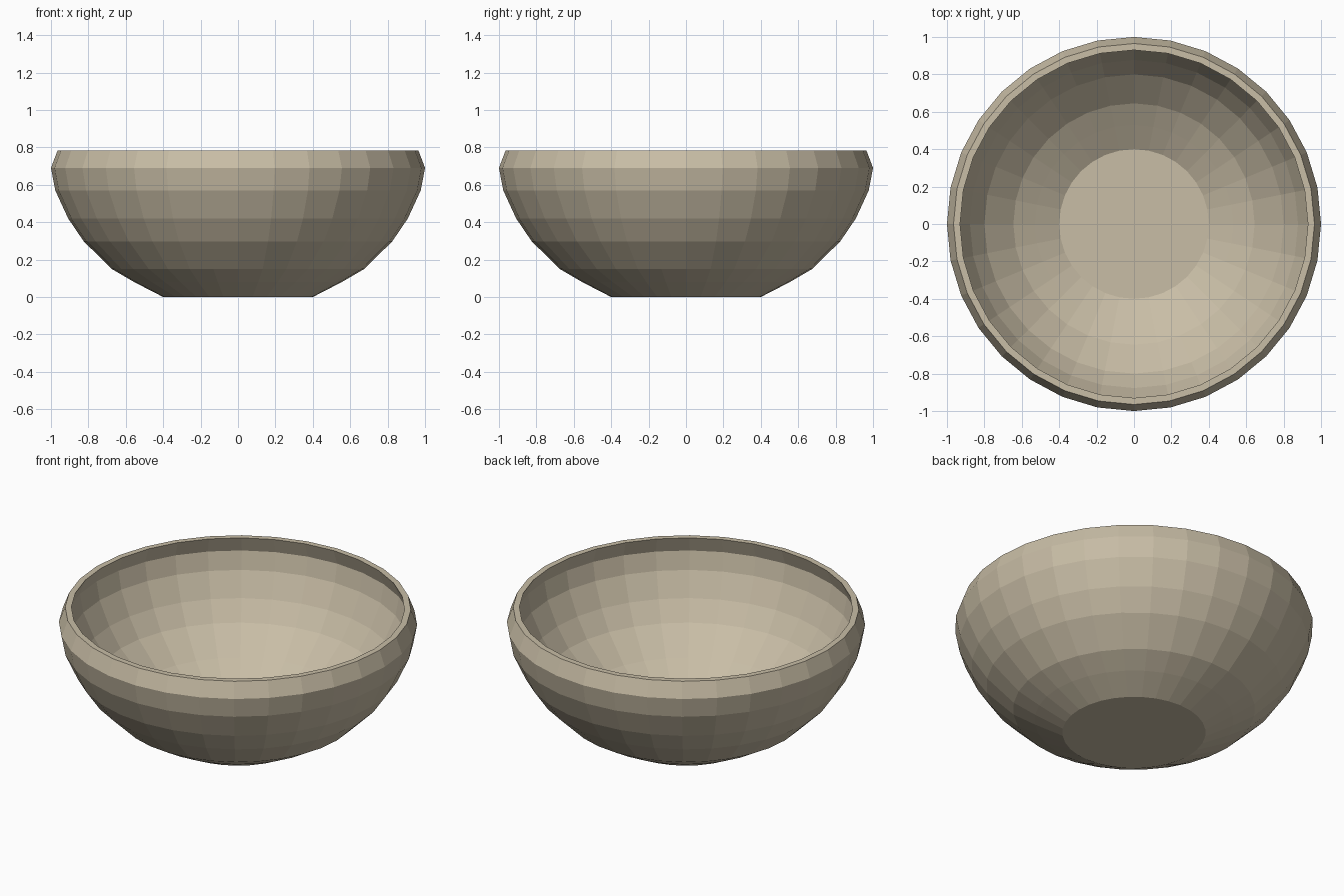
import bpy, bmesh
from math import sin, cos, pi

if "Cube" in bpy.data.objects:
    bpy.data.objects.remove(bpy.data.objects["Cube"])

SEGMENTS = 32

# Bowl wall section (radius, height): outside going up, then inside going down
outer = [(0.40, 0.0), (0.555, 0.08), (0.675, 0.15), (0.825, 0.298),
         (0.908, 0.42), (0.977, 0.57), (1.0, 0.69), (0.965, 0.783)]
inner = [(0.93, 0.783), (0.964, 0.69), (0.943, 0.58), (0.877, 0.437),
         (0.80, 0.322), (0.645, 0.178), (0.53, 0.11), (0.40, 0.035)]

bm = bmesh.new()
rings = [[bm.verts.new((r * cos(2 * pi * i / SEGMENTS), r * sin(2 * pi * i / SEGMENTS), z))
          for i in range(SEGMENTS)] for r, z in outer + inner]

# Wall and rim
for low, high in zip(rings, rings[1:]):
    for i in range(SEGMENTS):
        j = (i + 1) % SEGMENTS
        bm.faces.new((low[i], low[j], high[j], high[i]))

# Flat base and inner floor
bm.faces.new(rings[0][::-1])
bm.faces.new(rings[-1])
bmesh.ops.recalc_face_normals(bm, faces=bm.faces[:])

mesh = bpy.data.meshes.new("bowl")
bm.to_mesh(mesh)
bm.free()
bowl = bpy.data.objects.new("bowl", mesh)
bpy.context.collection.objects.link(bowl)

# Warm beige clay
clay = bpy.data.materials.new("beige_clay")
clay.diffuse_color = (0.58, 0.51, 0.38, 1)
clay.use_nodes = True
clay.node_tree.nodes["Principled BSDF"].inputs["Base Color"].default_value = clay.diffuse_color
mesh.materials.append(clay)
